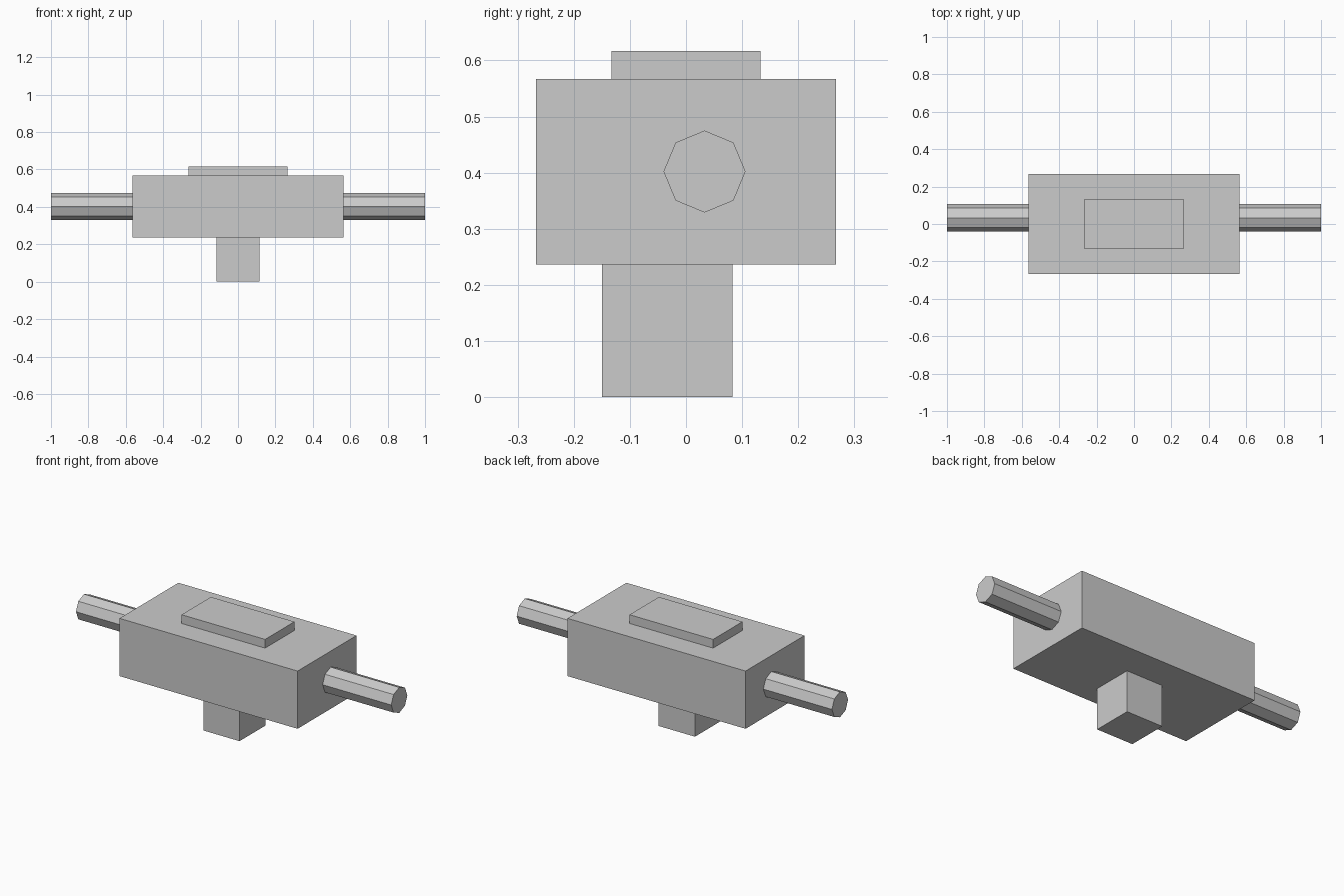
import bpy
import math

if "Cube" in bpy.data.objects:
    bpy.data.objects.remove(bpy.data.objects["Cube"])

grey = bpy.data.materials.new("plain_grey")
grey.diffuse_color = (0.6, 0.6, 0.6, 1)
grey.use_nodes = True
grey.node_tree.nodes["Principled BSDF"].inputs["Base Color"].default_value = grey.diffuse_color


def box(name, x, y, z):
    """Box spanning the given (min, max) ranges."""
    spans = (x, y, z)
    bpy.ops.mesh.primitive_cube_add(size=1, location=[(a + b) / 2 for a, b in spans])
    ob = bpy.context.object
    ob.name = name
    ob.scale = [b - a for a, b in spans]
    bpy.ops.object.transform_apply(location=False, rotation=False, scale=True)
    ob.data.materials.append(grey)


# Main block, raised top plate and lower stem
box("body", (-0.565, 0.565), (-0.267, 0.267), (0.236, 0.567))
box("top_plate", (-0.265, 0.265), (-0.133, 0.133), (0.567, 0.617))
box("stem", (-0.115, 0.115), (-0.15, 0.083), (0, 0.236))

# Eight-sided rod on each side, with corners pointing straight up and sideways
for side, name in ((-1, "left_rod"), (1, "right_rod")):
    bpy.ops.mesh.primitive_cylinder_add(
        vertices=8, radius=0.073, depth=0.435,
        location=(side * 0.7825, 0.033, 0.402), rotation=(0, math.pi / 2, 0))
    rod = bpy.context.object
    rod.name = name
    rod.data.materials.append(grey)
